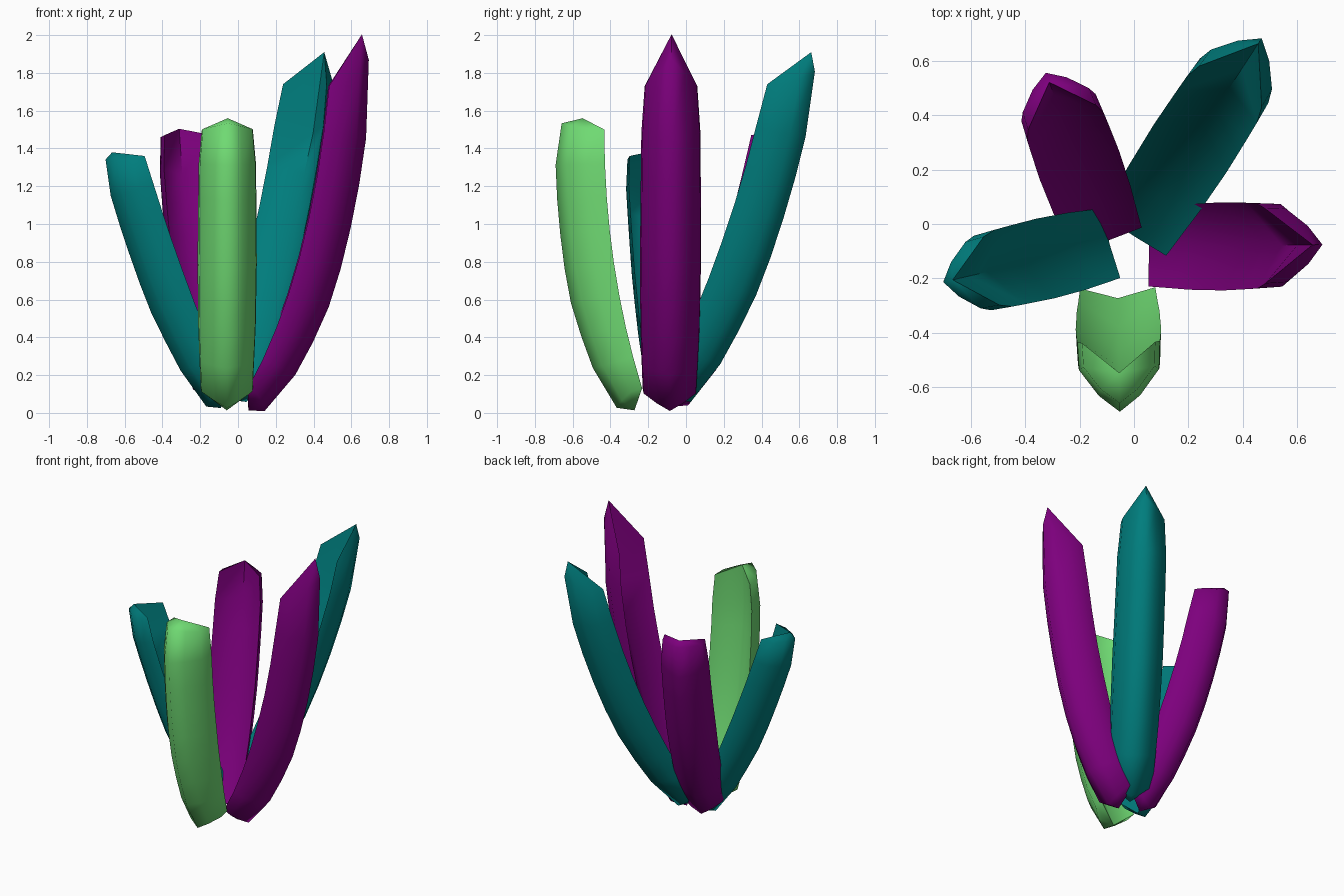
import bpy, bmesh, math
from mathutils import Vector

if "Cube" in bpy.data.objects:
    bpy.data.objects.remove(bpy.data.objects["Cube"], do_unlink=True)


def make_material(name, rgb):
    m = bpy.data.materials.new(name)
    m.use_nodes = True
    color = (*rgb, 1)
    m.diffuse_color = color
    m.node_tree.nodes["Principled BSDF"].inputs["Base Color"].default_value = color
    return m


purple = make_material("purple", (0.205, 0.0, 0.205))
teal = make_material("teal", (0.0, 0.205, 0.205))
green = make_material("light green", (0.16, 0.7, 0.17))

ROWS = 9
# Chevron section: width factor, depth factor, top extension, bottom extension
SECTION = [(-1, 0, 0, 0), (-0.97, 0.4, 0.05, 0), (-0.5, 0.77, 0.3, 0.03),
           (0, 1, 0.55, 0.06), (0.5, 0.77, 0.3, 0.03), (0.97, 0.4, 0.05, 0),
           (1, 0, 0, 0), (0, 0.45, 1, 0.1)]


def ramp(t, keys):
    """Piecewise linear value of t."""
    for (a, va), (b, vb) in zip(keys, keys[1:]):
        if t <= b:
            return va + (vb - va) * (t - a) / (b - a)
    return keys[-1][1]


def petal(name, mat, base, azimuth, bend, top, tip, depth, half, groove):
    """Sweep the chevron along a curve leaning out from the base (x, y, z)."""
    a = math.radians(azimuth)
    out = Vector((math.cos(a), math.sin(a), 0))
    side = Vector((-math.sin(a), math.cos(a), 0))
    up = Vector((0, 0, 1))
    p0, p1, p2 = Vector((0, base[2])), Vector(bend), Vector(top)
    bm = bmesh.new()
    rows = []
    for i in range(ROWS):
        t = i / (ROWS - 1)
        p = p0 * (1 - t) ** 2 + p1 * 2 * t * (1 - t) + p2 * t * t
        tan = ((p1 - p0) * (1 - t) + (p2 - p1) * t).normalized()
        nor = Vector((tan.y, -tan.x))
        w = half * ramp(t, [(0, 0.88), (0.25, 0.97), (0.5, 1), (0.87, 0.97), (1, 0.86)])
        d = depth * ramp(t, [(0, 0.6), (0.13, 0.85), (0.4, 1), (0.87, 1), (1, 0.86)])
        row = []
        for k, (sw, sd, et, eb) in enumerate(SECTION):
            if k == 7:
                sd = ramp(t, [(0, sd), (0.6, sd), (1, groove)])
            q = p + nor * (sd * d)
            if i == ROWS - 1:
                q = q + tan * (et * tip)
            elif i == 0:
                q = q - tan * eb
            pos = out * q.x + up * q.y + side * (sw * w)
            row.append(bm.verts.new(pos + Vector((base[0], base[1], 0))))
        rows.append(row)
    n = len(SECTION)
    for r, s in zip(rows, rows[1:]):
        for k in range(n):
            j = (k + 1) % n
            bm.faces.new((r[k], r[j], s[j], s[k]))
    # End caps fan out from the inner groove
    for r in (rows[0], rows[-1]):
        for ids in ((7, 0, 1, 2), (7, 2, 3), (7, 3, 4), (7, 4, 5, 6)):
            bm.faces.new([r[k] for k in ids])
    bmesh.ops.recalc_face_normals(bm, faces=bm.faces)
    mesh = bpy.data.meshes.new(name)
    bm.to_mesh(mesh)
    bm.free()
    mesh.materials.append(mat)
    ob = bpy.data.objects.new(name, mesh)
    bpy.context.collection.objects.link(ob)
    bpy.ops.object.select_all(action="DESELECT")
    ob.select_set(True)
    bpy.context.view_layer.objects.active = ob
    bpy.ops.object.shade_smooth_by_angle(angle=math.radians(80))


petal("tall_left_petal", purple, (0.05, -0.087, 0.13), 1,
      (0.33, 0.72), (0.43, 1.73), 0.29, 0.23, 0.162, 0.75)
petal("back_left_petal", teal, (0.0, -0.04, 0.18), 57,
      (0.43, 0.85), (0.65, 1.74), 0.21, 0.22, 0.16, 0.75)
petal("back_right_petal", purple, (-0.10, -0.06, 0.15), 110,
      (0.34, 0.75), (0.48, 1.47), 0.06, 0.2, 0.155, 0.75)
petal("right_petal", teal, (-0.08, -0.07, 0.14), 193,
      (0.28, 0.76), (0.455, 1.36), 0.06, 0.21, 0.15, 0.75)
petal("front_petal", green, (-0.06, -0.235, 0.13), -89,
      (0.2, 0.78), (0.20, 1.5), 0.06, 0.26, 0.157, 0.5)
